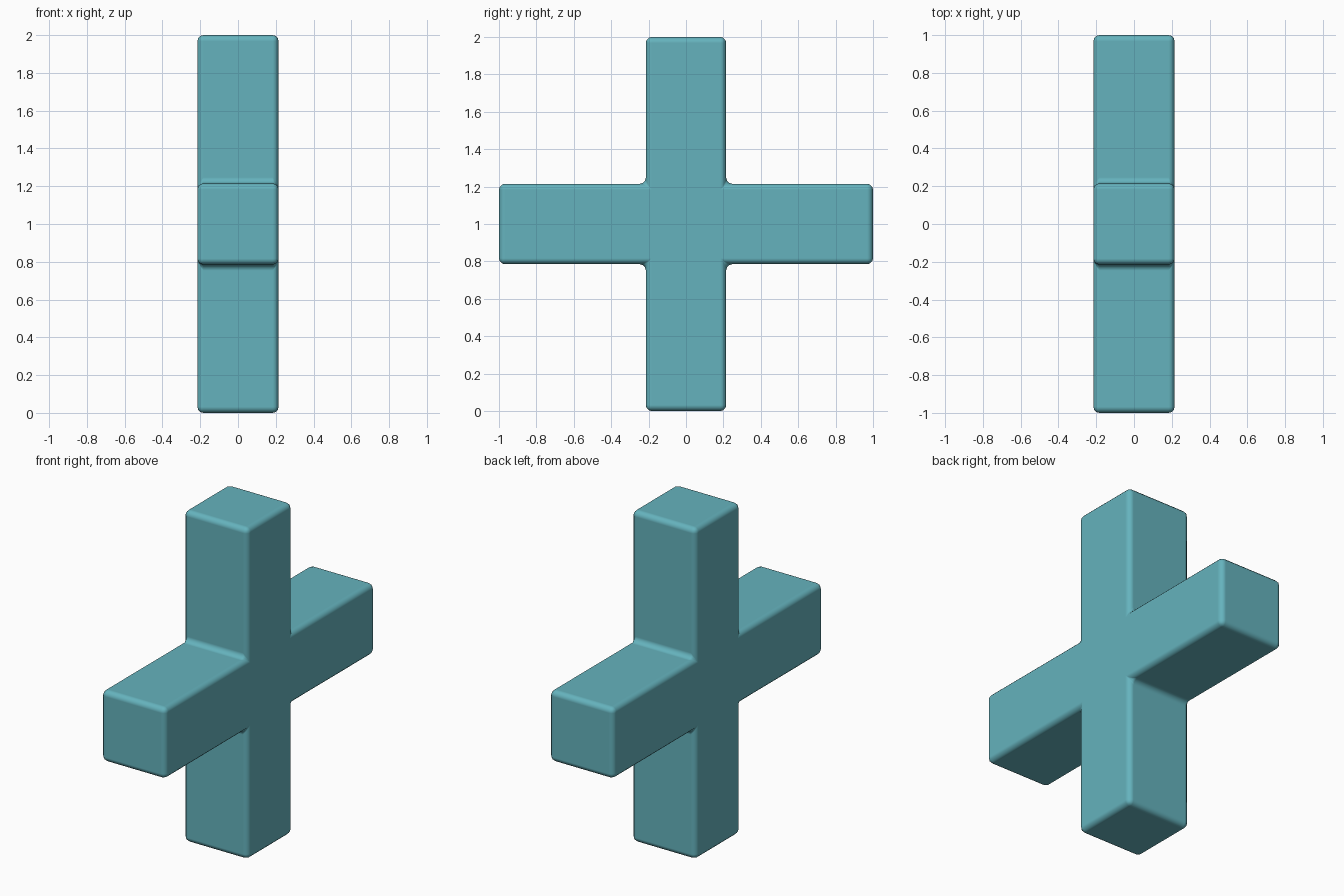
import bpy, bmesh

if "Cube" in bpy.data.objects:
    bpy.data.objects.remove(bpy.data.objects["Cube"])

W = 0.215   # half thickness of the bars
L = 1.0     # half length of the bars
CZ = 1.0    # height of the crossing

# teal material
teal = bpy.data.materials.new("teal")
teal.diffuse_color = (0.13, 0.45, 0.51, 1)
teal.use_nodes = True
teal.node_tree.nodes["Principled BSDF"].inputs["Base Color"].default_value = teal.diffuse_color

# plus-shaped outline: three corners per quadrant, rotated four times
outline = []
y_z = [(L, -W), (L, W), (W, W)]
for _ in range(4):
    outline += y_z
    y_z = [(-z, y) for y, z in y_z]

# extrude the outline along x
bm = bmesh.new()
face = bm.faces.new([bm.verts.new((-W, y, z + CZ)) for y, z in outline])
ext = bmesh.ops.extrude_face_region(bm, geom=[face], use_keep_orig=True)
moved = [g for g in ext["geom"] if isinstance(g, bmesh.types.BMVert)]
bmesh.ops.translate(bm, verts=moved, vec=(2 * W, 0, 0))
bmesh.ops.recalc_face_normals(bm, faces=bm.faces)
mesh = bpy.data.meshes.new("cross_bars")
bm.to_mesh(mesh)
bm.free()
mesh.materials.append(teal)
cross = bpy.data.objects.new("cross_bars", mesh)
bpy.context.collection.objects.link(cross)

# rounded edges and filleted inner corners
bevel = cross.modifiers.new("rounded_edges", 'BEVEL')
bevel.width = 0.032
bevel.segments = 3
bevel.limit_method = 'ANGLE'
mesh.polygons.foreach_set("use_smooth", [True] * len(mesh.polygons))
bevel.harden_normals = True
